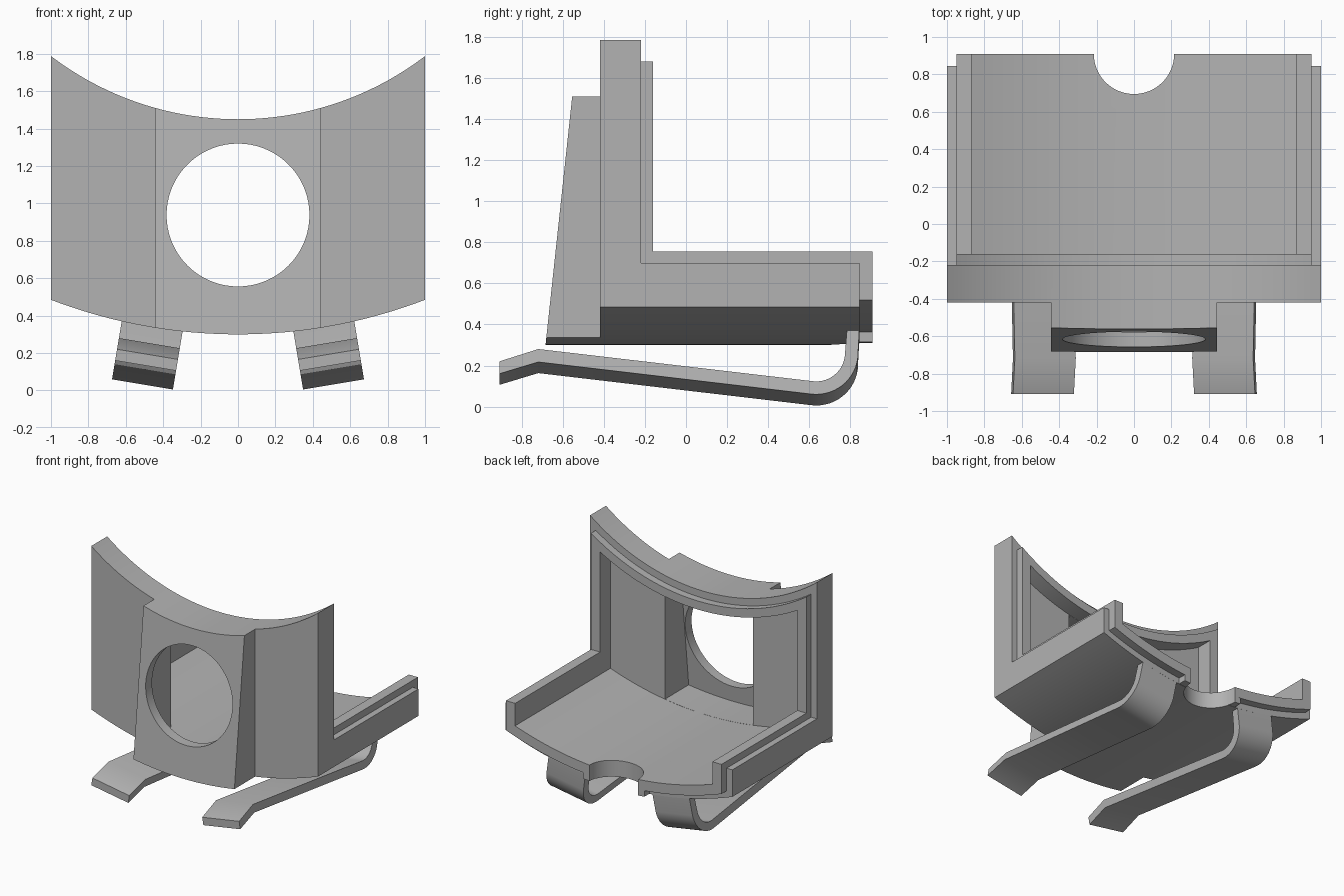
import bpy, bmesh, math
from mathutils import Matrix, Vector

cube = bpy.data.objects.get("Cube")
if cube:
    bpy.data.objects.remove(cube, do_unlink=True)

grey = bpy.data.materials.new("plain_grey")
grey.use_nodes = True
GREY = (0.45, 0.45, 0.45, 1)
grey.diffuse_color = GREY
grey.node_tree.nodes["Principled BSDF"].inputs["Base Color"].default_value = GREY

AXIS_Z = 3.1          # all curved walls share this axis, parallel to y
R_OUT, R_TOP = 2.8, 1.65
WALL = 0.13


def finish(name, bm):
    bmesh.ops.recalc_face_normals(bm, faces=bm.faces)
    mesh = bpy.data.meshes.new(name)
    bm.to_mesh(mesh)
    bm.free()
    mesh.materials.append(grey)
    obj = bpy.data.objects.new(name, mesh)
    bpy.context.collection.objects.link(obj)
    return obj


def prism(name, points, offset):
    """Close a polygon and extrude it by an offset."""
    bm = bmesh.new()
    face = bm.faces.new([bm.verts.new(p) for p in points])
    ext = bmesh.ops.extrude_face_region(bm, geom=[face])
    moved = [v for v in ext["geom"] if isinstance(v, bmesh.types.BMVert)]
    bmesh.ops.translate(bm, verts=moved, vec=offset)
    return finish(name, bm)


def section(name, half, r_bottom, r_top, y0, y1, slope=0.0):
    """Block between two concentric arcs, with an optional sloping front."""
    n = 40
    xs = [half * (2 * i / n - 1) for i in range(n + 1)]
    arc = lambda r, x: AXIS_Z - math.sqrt(r * r - x * x)
    pts = [(x, y1, arc(r_bottom, x)) for x in xs]
    pts += [(x, y1, arc(r_top, x)) for x in reversed(xs)]
    obj = prism(name, pts, (0, y0 - y1, 0))
    for v in obj.data.vertices:
        if v.co.y < y0 + 1e-4:
            v.co.y += slope * (v.co.z - 0.3)
    return obj


def box(name, lo, hi):
    x0, y0, z0 = lo
    x1, y1, z1 = hi
    return prism(name, [(x0, y0, z0), (x1, y0, z0), (x1, y1, z0), (x0, y1, z0)],
                 (0, 0, z1 - z0))


def cylinder(name, radius, depth, matrix):
    bm = bmesh.new()
    bmesh.ops.create_cone(bm, cap_ends=True, segments=72, radius1=radius,
                          radius2=radius, depth=depth, matrix=matrix)
    return finish(name, bm)


def combine(target, tool, operation="DIFFERENCE"):
    """Apply a boolean and discard the tool."""
    mod = target.modifiers.new("cut", "BOOLEAN")
    mod.operation, mod.solver, mod.object = operation, "EXACT", tool
    bpy.context.view_layer.update()
    deps = bpy.context.evaluated_depsgraph_get()
    mesh = bpy.data.meshes.new_from_object(target.evaluated_get(deps))
    target.modifiers.clear()
    target.data = mesh
    bpy.data.objects.remove(tool, do_unlink=True)


def smooth(obj):
    bpy.ops.object.select_all(action="DESELECT")
    obj.select_set(True)
    bpy.context.view_layer.objects.active = obj
    bpy.ops.object.shade_smooth_by_angle(angle=math.radians(25))


# Outer housing: tall front plate, low side walls, projecting front box
SLOPE = 0.1074
shell = section("housing", 1, R_OUT, R_TOP, -0.685, 0.845, SLOPE)
combine(shell, box("wall_cutter", (-2, -0.22, 0.70), (2, 2, 3)))
for s in (-1, 1):
    x0, x1 = sorted((s * 0.445, s * 2))
    combine(shell, box("side_cutter", (x0, -2, -1), (x1, -0.42, 3)))

# Raised inner lip that runs around the open rim
lip = section("lip", 0.95, R_OUT - 0.05, R_TOP + 0.057, -0.3, 0.91)
combine(lip, box("lip_cutter", (-2, -0.16, 0.755), (2, 2, 3)))
combine(shell, lip, "UNION")

# Full-depth border beside the rear notch
border = section("notch_border", 0.27, R_OUT - 0.002, R_OUT - 0.1, 0.6, 0.9095)
combine(shell, border, "UNION")

# Hollow interior, front box cavity, round window and rear notch
combine(shell, section("cavity", 0.87, R_OUT - WALL, R_TOP + 0.125, -0.29, 2))
combine(shell, section("box_cavity", 0.388, R_OUT - WALL - 0.001,
                       R_TOP + 0.126, -0.605, -0.2, SLOPE))
combine(shell, cylinder("window_cutter", 0.382, 0.8,
                        Matrix.Translation((0, -0.7, 0.938))
                        @ Matrix.Rotation(math.pi / 2, 4, "X")))
combine(shell, cylinder("notch_cutter", 0.215, 2,
                        Matrix.Translation((0, 0.91, 0.5))))
smooth(shell)

# Bent spring clips below, tilted to follow the curved floor
CENTRE = Vector((0.635, 0.194))


def bend(radius):
    steps = 14
    angles = [math.radians(-97 + 90 * i / steps) for i in range(steps + 1)]
    return [(CENTRE.x + radius * math.cos(a), CENTRE.y + radius * math.sin(a))
            for a in angles]


top_line = [(-0.91, 0.153), (-0.72, 0.214)] + bend(0.14) + [(0.785, 0.31)]
low_line = [(-0.91, 0.092), (-0.72, 0.150)] + bend(0.204) + [(0.845, 0.31)]
for s, side in ((1, "left"), (-1, "right")):
    outline = [(-0.165, y, z) for y, z in top_line + low_line[::-1]]
    clip = prism(side + "_clip", outline, (0.33, 0, 0))
    pivot = Matrix.Translation((0, 0, AXIS_Z))
    clip.data.transform(pivot @ Matrix.Rotation(-s * 0.165, 4, "Y")
                        @ pivot.inverted())
    smooth(clip)
